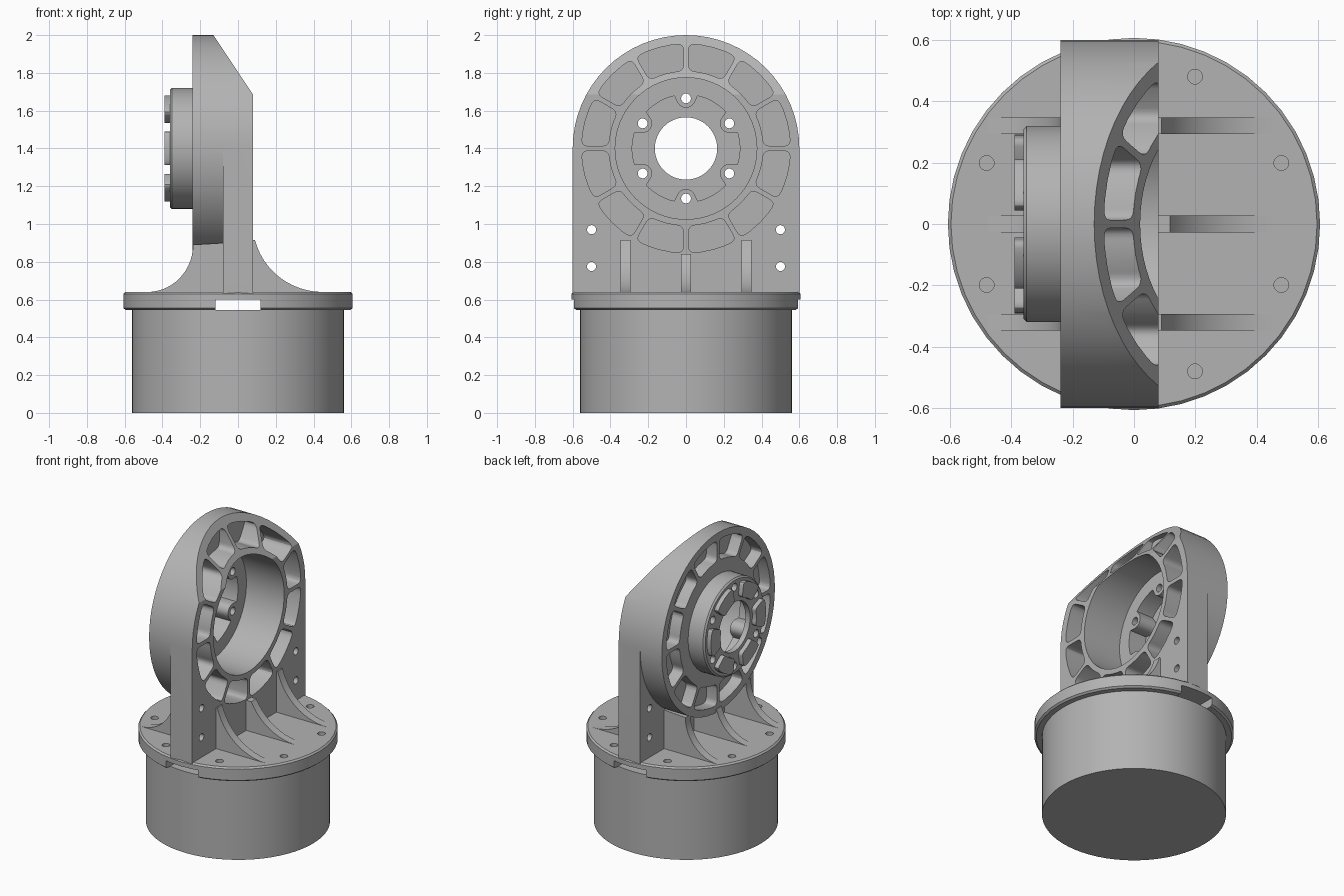
import bpy, bmesh
from math import sin, cos, asin, sqrt, pi, radians, tau
from mathutils import Vector

if "Cube" in bpy.data.objects:
    bpy.data.objects.remove(bpy.data.objects["Cube"])

CZ = 1.4  # height of the head axis

grey = bpy.data.materials.new("cast grey")
grey.use_nodes = True
grey.diffuse_color = (0.45, 0.45, 0.45, 1)
bsdf = next(n for n in grey.node_tree.nodes if n.type == "BSDF_PRINCIPLED")
bsdf.inputs["Base Color"].default_value = grey.diffuse_color


def finish(name, bm):
    bmesh.ops.recalc_face_normals(bm, faces=bm.faces)
    mesh = bpy.data.meshes.new(name)
    bm.to_mesh(mesh)
    bm.free()
    mesh.materials.append(grey)
    ob = bpy.data.objects.new(name, mesh)
    bpy.context.scene.collection.objects.link(ob)
    return ob


def prism(name, polys, axis, a, b):
    """Extrude 2D outlines along an axis from a to b."""
    place = {"X": lambda u, v, t: (t, u, v),
             "Y": lambda u, v, t: (u, t, v),
             "Z": lambda u, v, t: (u, v, t)}[axis]
    bm = bmesh.new()
    for pts in polys:
        lo = [bm.verts.new(place(u, v, a)) for u, v in pts]
        hi = [bm.verts.new(place(u, v, b)) for u, v in pts]
        bm.faces.new(lo)
        bm.faces.new(hi)
        for i in range(len(pts)):
            j = (i + 1) % len(pts)
            bm.faces.new((lo[i], lo[j], hi[j], hi[i]))
    return finish(name, bm)


def lathe(name, profile, steps=64):
    """Spin a (radius, height) profile about z."""
    bm = bmesh.new()
    rings = [[bm.verts.new((r * cos(tau * i / steps), r * sin(tau * i / steps), z))
              for i in range(steps)] for r, z in profile]
    for p, q in zip(rings, rings[1:]):
        for i in range(steps):
            j = (i + 1) % steps
            bm.faces.new((p[i], p[j], q[j], q[i]))
    bm.faces.new(rings[0])
    bm.faces.new(rings[-1])
    return finish(name, bm)


def boolean(ob, tool, op="DIFFERENCE"):
    mod = ob.modifiers.new("boolean", "BOOLEAN")
    mod.operation, mod.solver, mod.object = op, "EXACT", tool
    graph = bpy.context.evaluated_depsgraph_get()
    mesh = bpy.data.meshes.new_from_object(ob.evaluated_get(graph))
    ob.modifiers.clear()
    ob.data = mesh
    bpy.data.objects.remove(tool)


def circle(r, u=0.0, v=0.0, n=64):
    return [(u + r * cos(tau * i / n), v + r * sin(tau * i / n)) for i in range(n)]


def fillet(pts, cut):
    """Round the sharp corners of an outline."""
    out = []
    for i, p in enumerate(pts):
        p = Vector(p)
        d0 = (Vector(pts[i - 1]) - p).normalized()
        d1 = (Vector(pts[(i + 1) % len(pts)]) - p).normalized()
        if d0.dot(d1) < -0.8:
            out.append(tuple(p))
            continue
        for k in range(5):
            t = k / 4
            out.append(tuple(p + d0 * cut * (1 - t) ** 2 + d1 * cut * t ** 2))
    return out


def sector(mid, half, r0, r1, gap, cut):
    """Rounded ring segment around the head axis."""
    def arc(r, sign):
        h = half - asin(gap / r)
        return [(r * cos(mid + sign * h * k), CZ + r * sin(mid + sign * h * k))
                for k in (-1, -0.5, 0, 0.5, 1)]
    return fillet(arc(r0, 1) + arc(r1, -1), cut)


# Drum and flange
lathe("base_drum", [(0.56, 0), (0.56, 0.545)])
flange = lathe("flange", [(0.595, 0.545), (0.607, 0.555), (0.607, 0.63), (0.597, 0.64)], 48)
boolean(flange, prism("slot", [[(-0.12, 0.5), (0.12, 0.5), (0.12, 0.6), (-0.12, 0.6)]], "Y", -1, 1))
bolts = [(0.52 * cos(radians(22.5 + 45 * i)), 0.52 * sin(radians(22.5 + 45 * i))) for i in range(8)]
boolean(flange, prism("bolt_holes", [circle(0.024, x, y, 20) for x, y in bolts], "Z", 0.56, 0.7))

# Upright: arched plate, thick round head and boss
arch = [(0.6 * cos(pi * i / 32), CZ + 0.6 * sin(pi * i / 32)) for i in range(33)]
upright = prism("upright", [[(-0.6, 0.605), (0.6, 0.605)] + arch], "X", -0.08, 0.08)
boolean(upright, prism("head", [circle(0.6, 0, CZ)], "X", -0.24, -0.08), "UNION")
boss = lathe("boss", [(0.32, -0.1), (0.32, 0.145), (0.31, 0.155)])
boss.rotation_euler.y = -pi / 2
boss.location = (-0.205, 0, CZ)
bpy.context.view_layer.update()
boolean(upright, boss, "UNION")

# Sloped cut across the top of the head
bm = bmesh.new()
bm.from_mesh(upright.data)
cutting = bmesh.ops.bisect_plane(bm, geom=bm.verts[:] + bm.edges[:] + bm.faces[:], dist=1e-5,
                                 plane_co=(-0.13, 0, 2), plane_no=(0.315, 0, 0.21), clear_outer=True)
bmesh.ops.holes_fill(bm, edges=[e for e in bm.edges if e.is_boundary])
bmesh.ops.recalc_face_normals(bm, faces=bm.faces)
bm.to_mesh(upright.data)
bm.free()

# Bore, lobed cavity round the bolt posts, and centre hole
post_angles = [radians(30 + 60 * i) for i in range(6)]
post_r, bite = 0.265, 0.05


def cavity_radius(a):
    d = (a - radians(30) + pi / 6) % (pi / 3) - pi / 6
    s = post_r * sin(d)
    return min(0.285, post_r * cos(d) - sqrt(bite ** 2 - s ** 2)) if abs(s) < bite else 0.285


lobes = [(cavity_radius(a) * cos(a), CZ + cavity_radius(a) * sin(a))
         for a in (tau * i / 144 for i in range(144))]
boolean(upright, prism("bore", [circle(0.375, 0, CZ)], "X", -0.2, 0.3))
boolean(upright, prism("cavity", [lobes], "X", -0.325, 0.1))
holes = [circle(0.026, post_r * cos(a), CZ + post_r * sin(a), 20) for a in post_angles]
holes += [circle(0.024, y, z, 20) for y in (-0.5, 0.5) for z in (0.775, 0.97)]
boolean(upright, prism("through_holes", holes + [circle(0.165, 0, CZ, 48)], "X", -0.6, 0.3))

# Ring of weight-saving pockets on both faces
pockets = [sector(radians(15 + 30 * i), radians(15), 0.41, 0.553, 0.013, 0.035) for i in range(12)]
boolean(upright, prism("front_pockets", pockets, "X", -0.13, 0.3))
boolean(upright, prism("back_pockets", pockets, "X", -0.5, -0.16))

# Raised pads on the boss face
for i in range(6):
    pad = sector(radians(60 * i), radians(21), 0.19, 0.292, 0.01, 0.025)
    prism("boss_pad", [pad], "X", -0.39, -0.35)


# Curved gusset ribs on both sides of the plate
def gusset(name, y, root, wall, foot, rise, top):
    n = 14
    arc = []
    for i in range(n + 1):
        a = pi / 2 * i / n
        x = foot + (wall - foot) * cos(a)
        arc.append((x, min(top, 0.64 + rise * (1 - sin(a)))))
    outline = [(root, 0.62), (root, top)] + arc + [(foot, 0.62)]
    prism(name, [outline], "Y", y - 0.027, y + 0.027)


for y in (-0.32, 0, 0.32):
    gusset("front_gusset", y, 0.06, 0.08, 0.45, 0.36, 0.915 if y else 0.842)
    gusset("back_gusset", y, -0.07, -0.238, -0.48, 0.25, 0.9 if y else 0.825)

# Smooth curved surfaces, keep hard edges
bpy.ops.object.select_all(action="DESELECT")
for ob in bpy.context.scene.objects:
    if ob.type == "MESH":
        ob.select_set(True)
        bpy.context.view_layer.objects.active = ob
bpy.ops.object.shade_smooth_by_angle(angle=radians(30))
